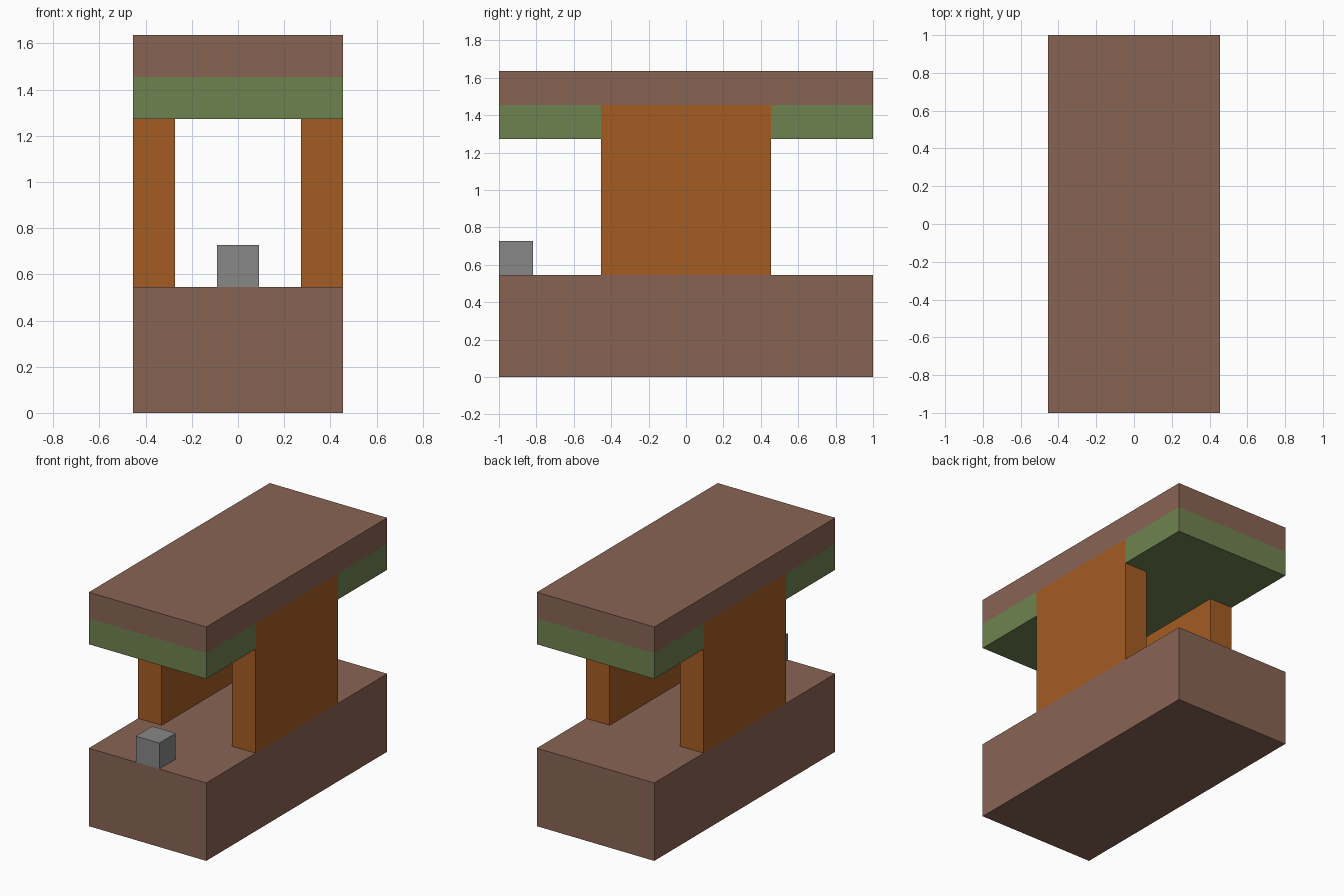
import bpy
import bmesh

U = 2 / 11  # one block unit

cube = bpy.data.objects.get("Cube")
if cube:
    bpy.data.objects.remove(cube, do_unlink=True)


def material(name, rgb):
    """Flat material from 0-255 display values, converted to linear."""
    lin = [((c / 255 + 0.055) / 1.055) ** 2.4 for c in rgb]
    mat = bpy.data.materials.new(name)
    mat.use_nodes = True
    mat.diffuse_color = (*lin, 1)
    bsdf = mat.node_tree.nodes["Principled BSDF"]
    bsdf.inputs["Base Color"].default_value = (*lin, 1)
    bsdf.inputs["Roughness"].default_value = 0.9
    return mat


def prism(name, outline, z0, z1, mat):
    """Extrude a plan outline, in block units, from z0 to z1."""
    bm = bmesh.new()
    face = bm.faces.new([bm.verts.new((x * U, y * U, z0 * U)) for x, y in outline])
    top = bmesh.ops.extrude_face_region(bm, geom=[face])["geom"]
    verts = [v for v in top if isinstance(v, bmesh.types.BMVert)]
    bmesh.ops.translate(bm, verts=verts, vec=(0, 0, (z1 - z0) * U))
    bmesh.ops.recalc_face_normals(bm, faces=bm.faces)
    mesh = bpy.data.meshes.new(name)
    bm.to_mesh(mesh)
    bm.free()
    mesh.materials.append(mat)
    obj = bpy.data.objects.new(name, mesh)
    bpy.context.collection.objects.link(obj)
    return obj


def rect(x0, x1, y0, y1):
    return [(x0, y0), (x1, y0), (x1, y1), (x0, y1)]


brown = material("brown", (137, 100, 84))
green = material("moss green", (111, 130, 79))
orange = material("burnt orange", (165, 92, 34))
grey = material("grey", (135, 135, 135))

# Base and top slabs
prism("base", rect(-2.5, 2.5, -5.5, 5.5), 0, 3, brown)
prism("top_slab", rect(-2.5, 2.5, -5.5, 5.5), 8, 9, brown)

# Side walls rising to the top slab
for side, x in (("right", -2), ("left", 2)):
    prism(side + "_wall", rect(x - 0.5, x + 0.5, -2.5, 2.5), 3, 8, orange)

# Green layer, notched around the walls
half = [(2.5, -5.5), (2.5, -2.5), (1.5, -2.5), (1.5, 2.5), (2.5, 2.5), (2.5, 5.5)]
prism("green_layer", half + [(-x, -y) for x, y in half], 7, 8, green)

# Small block at the front edge
prism("front_block", rect(-0.5, 0.5, -5.5, -4.5), 3, 4, grey)
